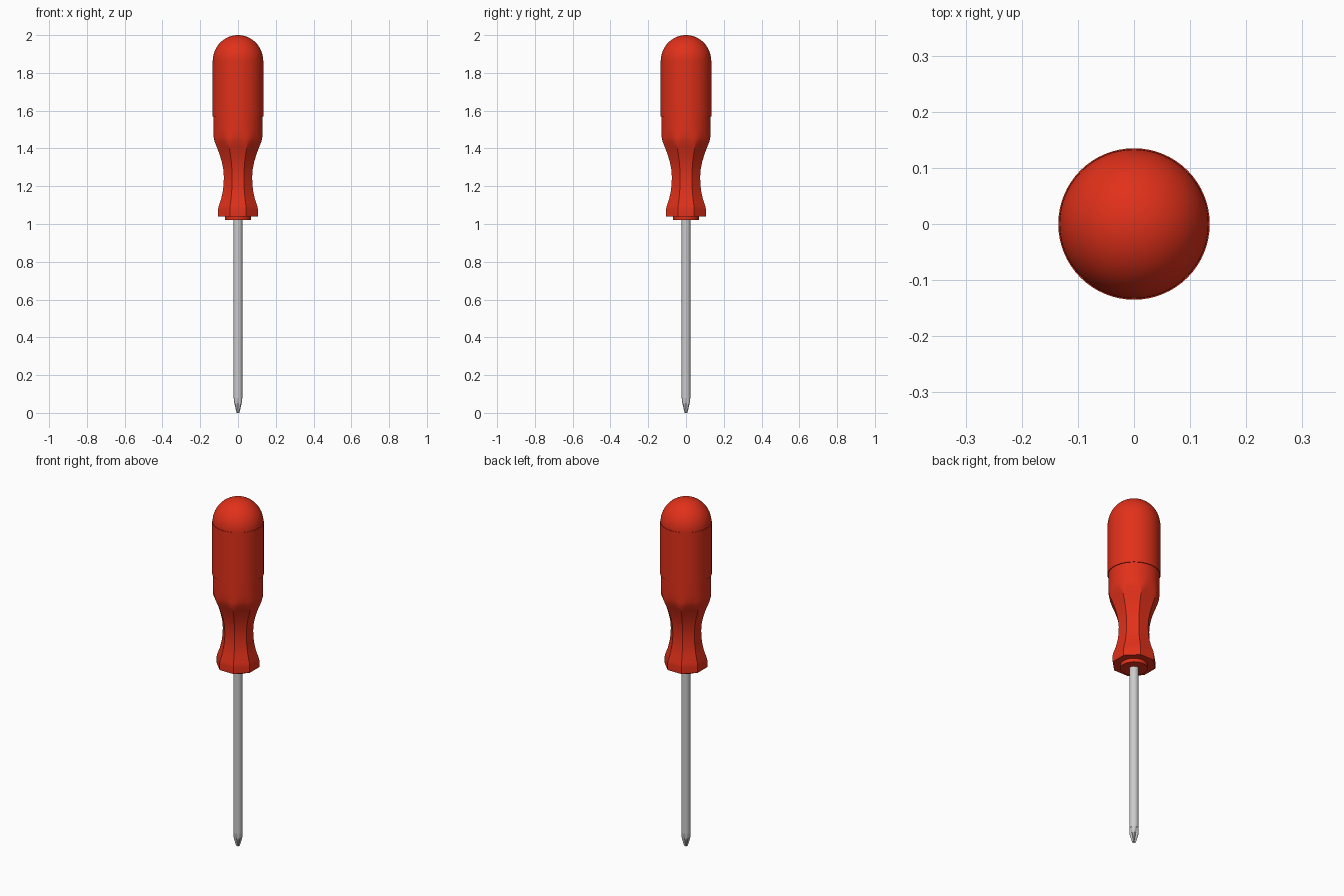
import bpy, bmesh
from math import pi, cos, sin, sqrt

if "Cube" in bpy.data.objects:
    bpy.data.objects.remove(bpy.data.objects["Cube"])

red = bpy.data.materials.new("red_plastic")
red.diffuse_color = (0.75, 0.03, 0.01, 1)
red.use_nodes = True
red.node_tree.nodes["Principled BSDF"].inputs["Base Color"].default_value = red.diffuse_color


def loft(name, rings, radius, segs, mat=None, angle=25):
    """Stack closed rings; radius(a, ring) gives the outline, ring[0] is z."""
    bm = bmesh.new()
    rows = []
    for ring in rings:
        row = []
        for i in range(segs):
            a = 2 * pi * i / segs
            r = radius(a, ring)
            row.append(bm.verts.new((r * cos(a), r * sin(a), ring[0])))
        rows.append(row)
    for lo, hi in zip(rows, rows[1:]):
        for i in range(segs):
            j = (i + 1) % segs
            bm.faces.new((lo[i], lo[j], hi[j], hi[i]))
    bm.faces.new(rows[0][::-1])
    bm.faces.new(rows[-1])
    me = bpy.data.meshes.new(name)
    bm.to_mesh(me)
    bm.free()
    ob = bpy.data.objects.new(name, me)
    bpy.context.collection.objects.link(ob)
    if mat:
        me.materials.append(mat)
    bpy.ops.object.select_all(action='DESELECT')
    bpy.context.view_layer.objects.active = ob
    ob.select_set(True)
    bpy.ops.object.shade_smooth_by_angle(angle=angle * pi / 180)
    return ob


def circle(a, ring):
    return ring[1]


def octagon(a, ring):
    # octagon with flats on the axes, clipped by the round grip
    off = (a + pi / 8) % (pi / 4) - pi / 8
    return min(ring[1] / cos(off), 0.131)


def cross(a, ring):
    # V grooves on the four axes of the driver tip
    off = abs((a + pi / 4) % (pi / 2) - pi / 4)
    depth = ring[2] * max(0, 1 - off / (pi / 5))
    return ring[1] * (1 - depth)


# rounded grip cap
dome = [(1.865 + 0.135 * sin(t), max(0.133 * cos(t), 0.001))
        for t in [i * pi / 32 for i in range(17)]]
loft("grip_cap", dome, circle, 64, red)

# main grip sleeve
loft("grip_sleeve", [(1.57, 0.135), (1.865, 0.135)], circle, 64, red)

# faceted waist of the handle
waist = [(1.04, 0.105), (1.08, 0.105), (1.095, 0.102), (1.13, 0.09),
         (1.17, 0.081), (1.21, 0.076), (1.25, 0.075), (1.29, 0.078),
         (1.33, 0.086), (1.37, 0.098), (1.41, 0.113), (1.44, 0.125),
         (1.46, 0.129), (1.50, 0.131), (1.58, 0.131)]
loft("handle_waist", waist, octagon, 64, red)

# collar under the handle
loft("collar", [(1.02, 0.07), (1.045, 0.07)], circle, 48, red)

# steel shaft and grooved tip
loft("shaft", [(0.08, 0.024), (1.03, 0.024)], circle, 32)
loft("driver_tip", [(0.0, 0.009, 0.45), (0.012, 0.013, 0.55), (0.045, 0.022, 0.4),
                    (0.055, 0.024, 0.3), (0.085, 0.024, 0.0)], cross, 40)
